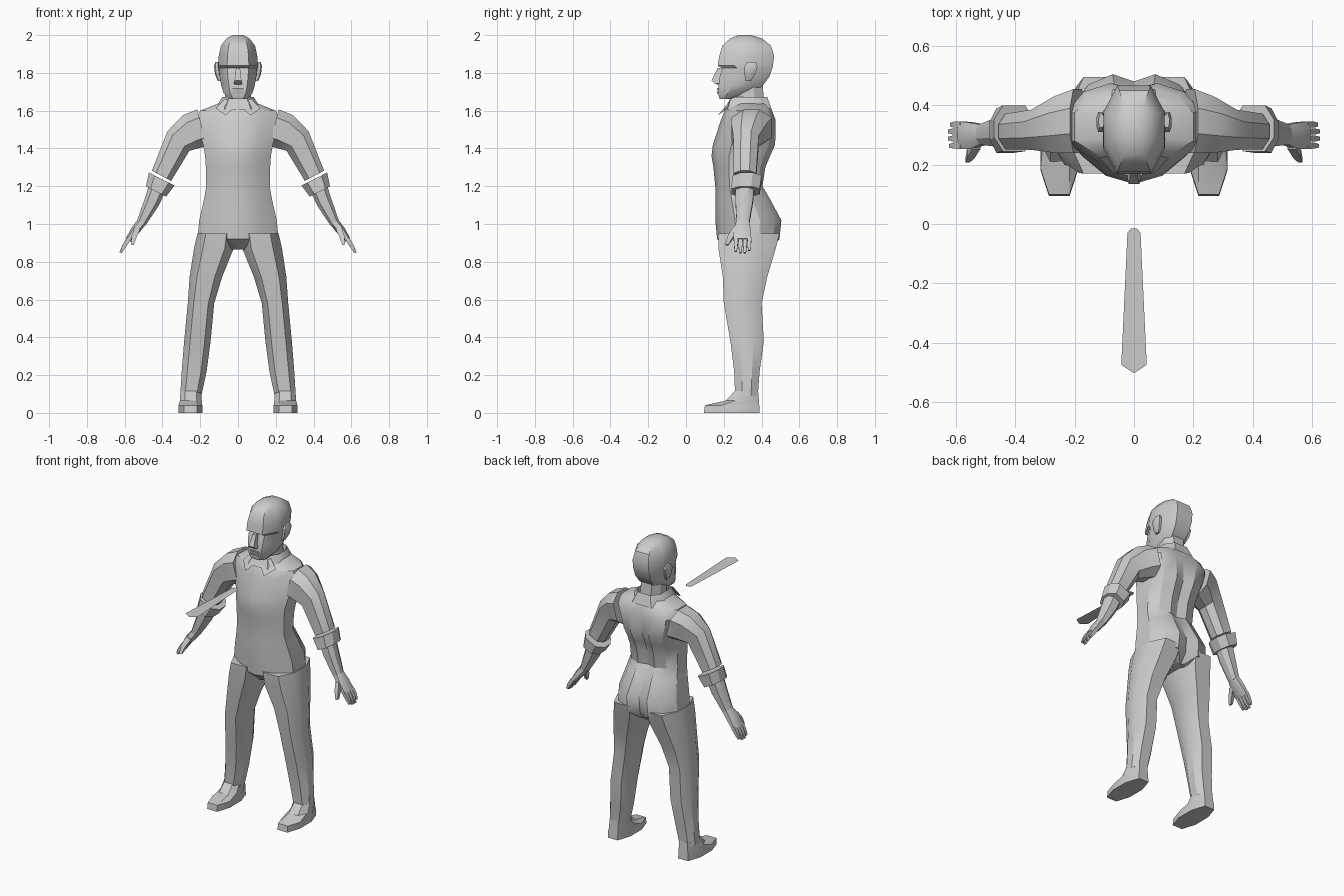
import bpy, bmesh, math
from mathutils import Vector

grey = bpy.data.materials.new("plain grey")
grey.diffuse_color = (0.6, 0.6, 0.6, 1)

OCT = [(-1, -.4), (-.55, -1), (.55, -1), (1, -.4), (1, .4), (.55, 1), (-.55, 1), (-1, .4)]
TORSO = [(-1, -.4), (-.55, -.82), (0, -1), (.55, -.82), (1, -.4),
         (1, .35), (.75, .8), (.35, 1), (0, .86), (-.35, 1), (-.75, .8), (-1, .35)]
BOX = [(-1, -1), (1, -1), (1, 1), (-1, 1)]


def finish(bm, name, mirror=False, angle=32):
    bmesh.ops.recalc_face_normals(bm, faces=bm.faces)
    me = bpy.data.meshes.new(name)
    bm.to_mesh(me)
    bm.free()
    me.materials.append(grey)
    me.shade_smooth()
    me.set_sharp_from_angle(angle=math.radians(angle))
    ob = bpy.data.objects.new(name, me)
    bpy.context.collection.objects.link(ob)
    if mirror:
        m = ob.modifiers.new("mirror", 'MIRROR')
        m.use_mirror_merge = False
    return ob


def add_loft(bm, rings, prof=OCT, caps=True):
    """Each ring: x, z of centre, half width, y front, y back, tilt in degrees."""
    loops = []
    for x, z, h, y0, y1, *t in rings:
        a = math.radians(t[0] if t else 0)
        loops.append([bm.verts.new((x + u * h * math.cos(a),
                                    (y0 + y1) / 2 + v * (y1 - y0) / 2,
                                    z + u * h * math.sin(a))) for u, v in prof])
    n = len(prof)
    for p, q in zip(loops, loops[1:]):
        for i in range(n):
            j = (i + 1) % n
            bm.faces.new((p[i], p[j], q[j], q[i]))
    if caps:
        bm.faces.new(loops[0])
        bm.faces.new(loops[-1])


def loft(name, rings, prof=OCT, mirror=False, caps=True):
    bm = bmesh.new()
    add_loft(bm, rings, prof, caps)
    return finish(bm, name, mirror)


def plate(name, pts, mirror=False):
    bm = bmesh.new()
    bm.faces.new([bm.verts.new(p) for p in pts])
    return finish(bm, name, mirror)


# Torso from crotch to neck base
loft("torso", [(0, .865, .05, .22, .44), (0, .92, .215, .165, .495), (0, 1.02, .205, .155, .505),
               (0, 1.14, .178, .155, .44), (0, 1.2, .168, .155, .405), (0, 1.3, .17, .145, .42),
               (0, 1.36, .174, .135, .445), (0, 1.42, .185, .142, .472), (0, 1.55, .225, .185, .475),
               (0, 1.6, .2, .205, .455), (0, 1.64, .1, .23, .43)], TORSO)

# Trouser legs
loft("leg", [(.115, .95, .1, .17, .495), (.128, .87, .105, .172, .475), (.17, .72, .086, .195, .43),
             (.196, .58, .07, .2, .4), (.215, .38, .07, .235, .412), (.232, .22, .066, .255, .39),
             (.25, .09, .056, .26, .38)], mirror=True)

# Shoes
loft("shoe", [(.252, 0, .064, .095, .39), (.252, .04, .063, .1, .388),
              (.25, .065, .058, .21, .386), (.25, .115, .054, .258, .382)], mirror=True)

# Sleeves, rolled cuffs and forearms
loft("sleeve", [(.19, 1.51, .1, .24, .455, 75), (.245, 1.49, .098, .24, .43, 62),
                (.315, 1.44, .078, .25, .385, 42), (.405, 1.255, .058, .252, .372, 28)], mirror=True)
loft("cuff", [(.404, 1.238, .076, .245, .4, 27), (.434, 1.172, .06, .24, .39, 27)], mirror=True)
loft("forearm", [(.42, 1.21, .048, .262, .362, 28), (.455, 1.12, .042, .262, .355, 28),
                 (.512, 1.005, .026, .268, .335, 33)], mirror=True)

# Hands: palm, four fingers and a thumb
bm = bmesh.new()
add_loft(bm, [(.51, 1.01, .025, .268, .335, 33), (.545, .965, .024, .252, .342, 36),
              (.582, .915, .015, .252, .346, 32)])
for y, s in ((.264, .9), (.288, 1), (.312, 1), (.335, .85)):
    add_loft(bm, [(.576, .925, .012, y - .011, y + .011, 32),
                  (.576 + .026 * s, .925 - .04 * s, .011, y - .01, y + .01, 28),
                  (.576 + .046 * s, .925 - .078 * s, .006, y - .006, y + .006, 25)], BOX)
add_loft(bm, [(.532, .98, .016, .252, .285, 30), (.55, .935, .014, .222, .254, 25),
              (.56, .89, .008, .208, .226, 20)], BOX)
finish(bm, "hand", True)

# Neck and head
loft("neck", [(0, 1.58, .072, .25, .42), (0, 1.74, .068, .25, .405)])
loft("head", [(0, 1.663, .05, .178, .27), (0, 1.69, .075, .17, .33), (0, 1.73, .088, .172, .405),
              (0, 1.78, .097, .178, .442), (0, 1.825, .102, .192, .457), (0, 1.838, .104, .168, .46),
              (0, 1.89, .102, .176, .467), (0, 1.945, .09, .193, .45),
              (0, 1.983, .06, .235, .4), (0, 2, .028, .28, .345)])

# Face: nose, lips and ears
loft("nose", [(0, 1.825, .011, .168, .22), (0, 1.76, .018, .135, .2),
              (0, 1.745, .022, .15, .2), (0, 1.738, .016, .165, .2)], BOX)
for name, z in (("upper_lip", 1.714), ("lower_lip", 1.695)):
    loft(name, [(0, z - .006, .034, .166, .2), (0, z + .006, .028, .163, .2)], BOX)
loft("ear", [(.096, 1.757, .01, .315, .345), (.107, 1.79, .014, .31, .365),
             (.113, 1.835, .014, .31, .378), (.11, 1.858, .009, .325, .37)], mirror=True)

# Shirt collar: ring and two front points
loft("collar", [(0, 1.605, .125, .2, .455), (0, 1.672, .083, .24, .43),
                (0, 1.62, .074, .25, .42)], caps=False)
plate("collar_point", [(.004, .215, 1.63), (.07, .236, 1.664), (.118, .222, 1.612),
                       (.066, .168, 1.575)], True)

# Flat necktie blade floating level in front of the chest
side = [(.01, -.015), (.022, -.03), (.043, -.475)]
plate("necktie", [(x, y, 1.55) for x, y in side] + [(0, -.503, 1.55)]
      + [(-x, y, 1.55) for x, y in reversed(side)])
